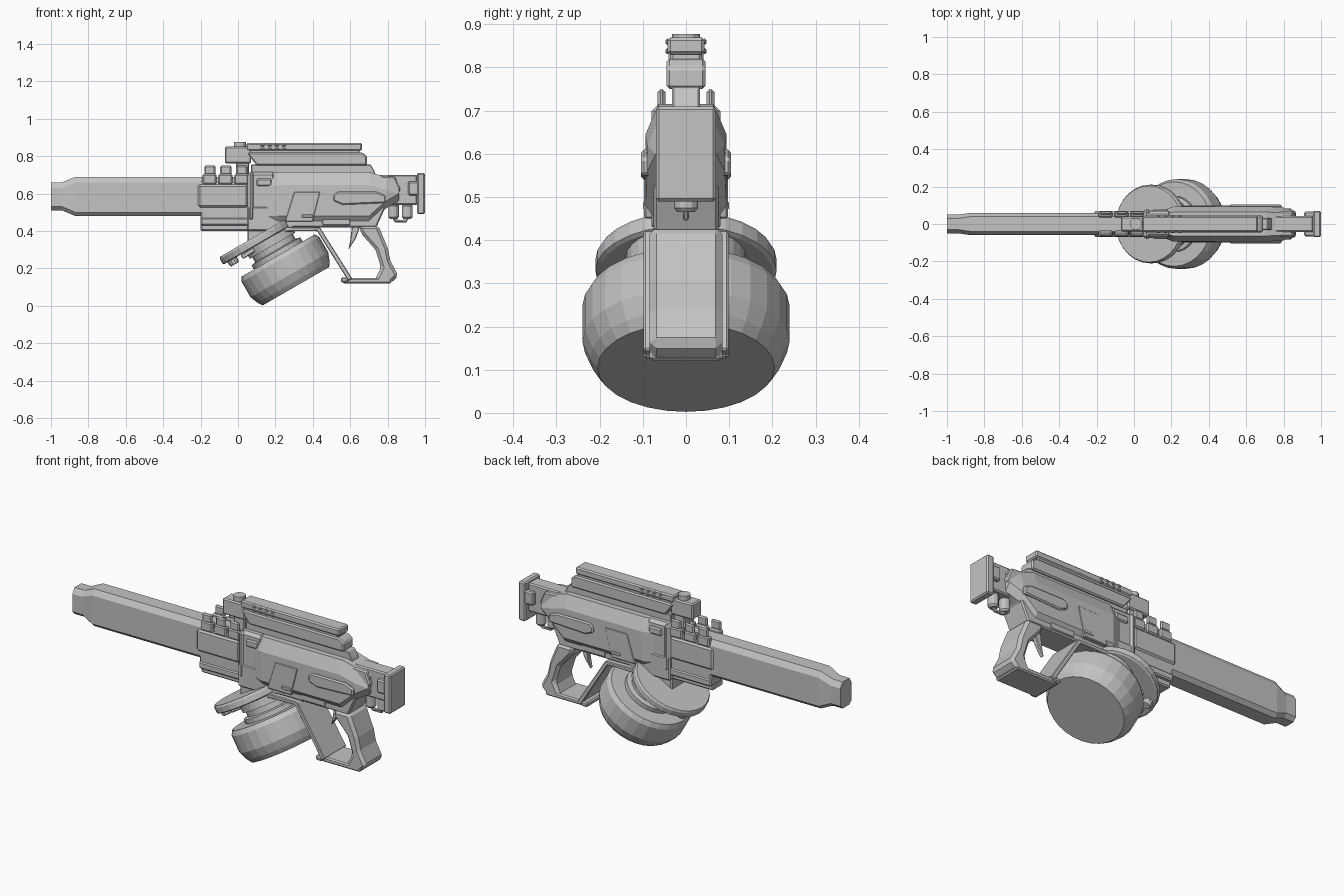
import bpy, bmesh, math
from mathutils import Vector, Matrix

cube = bpy.data.objects.get("Cube")
if cube:
    bpy.data.objects.remove(cube, do_unlink=True)

grey = (.55, .55, .55, 1)
material = bpy.data.materials.new("plain grey")
material.use_nodes = True
material.diffuse_color = grey
material.node_tree.nodes["Principled BSDF"].inputs["Base Color"].default_value = grey

FINE, EDGE, BROAD = .004, .007, .016   # bevel widths
SIDES = (-1, 1)


def finish(bm, name, bevel=None):
    bmesh.ops.recalc_face_normals(bm, faces=bm.faces)
    mesh = bpy.data.meshes.new(name)
    bm.to_mesh(mesh)
    bm.free()
    mesh.materials.append(material)
    part = bpy.data.objects.new(name, mesh)
    bpy.context.collection.objects.link(part)
    if bevel:
        modifier = part.modifiers.new("edge", "BEVEL")
        modifier.width = bevel
        modifier.segments = 1


def skin(name, rings, bevel=None):
    # Join equal rings of points into a closed solid
    bm = bmesh.new()
    loops = [[bm.verts.new(point) for point in ring] for ring in rings]
    for near, far in zip(loops, loops[1:]):
        for i in range(len(near)):
            bm.faces.new((near[i - 1], near[i], far[i], far[i - 1]))
    bm.faces.new(loops[0])
    bm.faces.new(loops[-1])
    finish(bm, name, bevel)


def prism(name, outline, inner, outer, bevel=EDGE):
    # Side outline in x and z, extruded across the width
    skin(name, [[(x, y, z) for x, z in outline] for y in (inner, outer)], bevel)


def slab(name, outline, half, bevel=EDGE):
    prism(name, outline, -half, half, bevel)


def rectangle(x, z):
    return [(x[0], z[0]), (x[1], z[0]), (x[1], z[1]), (x[0], z[1])]


def box(name, x, z, half, bevel=EDGE):
    slab(name, rectangle(x, z), half, bevel)


def pair(name, outline, inner, outer, bevel=EDGE):
    # The same plate on the left and right
    for side in SIDES:
        prism(name, outline, side * inner, side * outer, bevel)


def strip(name, path, thickness, half):
    # Bent sheet following a path in x and z
    points = [Vector(p) for p in path]
    below, above = [], []
    for i, point in enumerate(points):
        run = (points[min(i + 1, len(points) - 1)] - points[max(i - 1, 0)]).normalized()
        offset = Vector((-run.y, run.x)) * thickness / 2
        below.append(point - offset)
        above.append(point + offset)
    slab(name, below + above[::-1], half, FINE)


def loft(name, stations, cut_in, cut_low, cut_high):
    # Stations along x: position, bottom, top, half width; corners are cut
    rings = []
    for x, low, high, half in stations:
        right = [(half - cut_in, low), (half, low + cut_low),
                 (half, high - cut_high), (half - cut_in, high)]
        rings.append([(x, y, z) for y, z in right] + [(x, -y, z) for y, z in right[::-1]])
    skin(name, rings)


def lathe(name, profile, centre, tilt=0, sides=28):
    # Height and radius pairs turned round an axis leaning to the muzzle
    place = Matrix.Translation(centre) @ Matrix.Rotation(-tilt, 4, "Y")
    turns = [math.tau * i / sides for i in range(sides)]
    skin(name, [[place @ Vector((radius * math.cos(a), radius * math.sin(a), height))
                 for a in turns] for height, radius in profile])


# Barrel shroud with a narrower muzzle
loft("barrel_shroud", [(-1, .51, .66, .05), (-.94, .51, .66, .05),
                       (-.87, .48, .69, .06), (.06, .48, .69, .06)],
     cut_in=.02, cut_low=.02, cut_high=.03)

# Handguard, lower rail and the raised lugs
box("handguard", x=(-.22, .06), z=(.52, .655), half=.069, bevel=BROAD)
box("handguard_core", x=(-.2, .06), z=(.45, .67), half=.06)
box("lower_rail", x=(-.2, .15), z=(.4, .44), half=.045)
box("lower_rail_side", x=(-.2, .15), z=(.43, .47), half=.066)
for i in range(3):
    start = -.19 + i * .085
    pair("lug_base", rectangle((start, start + .075), (.65, .705)), .035, .068)
    pair("lug_knob", rectangle((start + .01, start + .07), (.7, .75)), .048, .066)

# Receiver
box("receiver_front", x=(.05, .2), z=(.42, .715), half=.07, bevel=BROAD)
box("receiver_collar", x=(.05, .09), z=(.45, .715), half=.08, bevel=BROAD)
loft("receiver_body", [(.15, .44, .71, .07), (.21, .44, .715, .094), (.7, .44, .715, .094),
                       (.79, .52, .69, .09), (.86, .56, .67, .07)],
     cut_in=.03, cut_low=.04, cut_high=.07)
slab("receiver_lower", [(.05, .4), (.26, .4), (.3, .42), (.74, .42), (.79, .53), (.05, .53)], .075)
slab("magazine_well", [(.05, .34), (.16, .36), (.28, .42), (.28, .5), (.05, .5)], .055)
pair("side_fairing", [(.51, .59), (.53, .61), (.74, .61), (.79, .59), (.79, .55),
                      (.56, .54), (.51, .56)], .08, .104)
pair("side_cover", [(.25, .45), (.3, .61), (.44, .61), (.4, .45)], .07, .097, FINE)
pair("side_latch", rectangle((.34, .4), (.47, .49)), .09, .1, FINE)
pair("port_frame", rectangle((.1, .18), (.64, .68)), .06, .08)
pair("housing_panel", rectangle((.45, .6), (.43, .5)), .07, .08, FINE)

# Sight rail on top
slab("sight_neck", [(.07, .69), (.74, .69), (.73, .72), (.71, .755), (.07, .755)], .032, FINE)
slab("sight_base", [(.1, .75), (.69, .75), (.69, .8), (.665, .82), (.045, .82)], .045)
box("sight_gap", x=(.06, .65), z=(.81, .84), half=.037)
box("sight_cover", x=(.045, .663), z=(.83, .87), half=.043)
box("sight_front", x=(-.07, .07), z=(.762, .852), half=.04)
box("sight_post", x=(-.01, .06), z=(.69, .77), half=.028)
lathe("sight_knob", [(0, .032), (.04, .032)], centre=(.01, 0, .837), sides=12)
for i in range(4):
    start = .12 + i * .038
    for middle in (.838, .86):
        pair("sight_stud", rectangle((start, start + .022), (middle - EDGE, middle + EDGE)),
             .038, .048, FINE)

# Stock, shoulder plate and the two bolts below
box("stock_arm", x=(.7, .96), z=(.54, .7), half=.042)
slab("stock_side", [(.7, .54), (.82, .56), (.87, .62), (.84, .69), (.7, .7)], .066)
box("shoulder_plate", x=(.957, 1), z=(.49, .71), half=.07)
pair("plate_hook", rectangle((.91, .97), (.59, .665)), .035, .066)
for x in (.832, .905):
    lathe("stock_bolt", [(0, .02), (.01, .028), (.07, .028), (.08, .02), (.1, .02)],
          centre=(x, 0, .465), sides=12)
strip("bolt_loop", [(.83, .47), (.84, .45), (.9, .45), (.91, .47)], FINE * 2, half=EDGE)

# Grip, guard strip and trigger
slab("grip", [(.65, .43), (.75, .43), (.8, .31), (.815, .24), (.858, .16), (.815, .12),
              (.725, .125), (.765, .205), (.735, .3), (.655, .39)], .084, BROAD)
box("grip_base", x=(.56, .82), z=(.12, .148), half=.084)
strip("guard_strip", [(.02, .26), (.26, .41), (.43, .41), (.6, .14)], .025, half=.098)
box("guard_hinge", x=(.55, .59), z=(.125, .152), half=.098)
slab("trigger", [(.61, .43), (.655, .43), (.63, .36), (.59, .3), (.6, .35)], .014, FINE)

# Tilted drum magazine
tilt = math.radians(30)
drum = Vector((.31, 0, .105))
lathe("drum", [(0, .205), (.025, .222), (.07, .24), (.165, .24), (.19, .226)], drum, tilt)
lathe("drum_neck", [(.18, .15), (.215, .15), (.22, .125), (.25, .125), (.25, .14), (.32, .14)],
      drum, tilt)
disc = Vector((.085, 0, .355))
lathe("drum_top_plate", [(-.035, .2), (-.03, .21), (0, .21), (.01, .204)], disc, tilt)
down_slope = Vector((-math.cos(tilt), 0, -math.sin(tilt))) * .155
for y in (-.07, 0, .07):
    lathe("plate_pin", [(-.065, .022), (-.055, .028), (-.02, .028)],
          disc + down_slope + Vector((0, y, 0)), tilt, sides=10)
